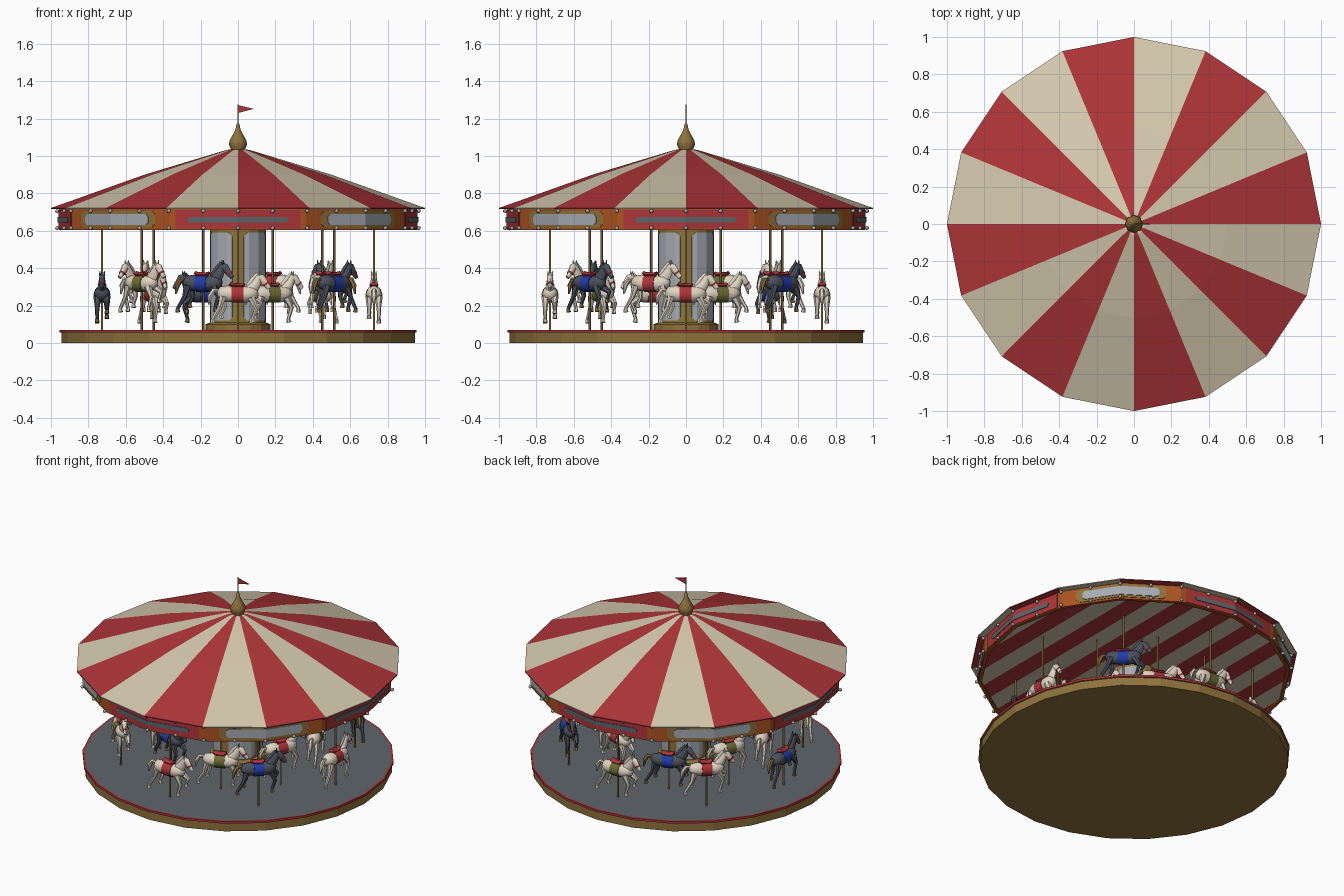
import bpy, bmesh
from math import sin, cos, pi, radians, floor, hypot, atan2
from mathutils import Vector, Matrix

cube = bpy.data.objects.get("Cube")
if cube:
    bpy.data.objects.remove(cube, do_unlink=True)


def material(name, rgb):
    m = bpy.data.materials.new(name)
    m.use_nodes = True
    m.diffuse_color = (*rgb, 1)
    m.node_tree.nodes["Principled BSDF"].inputs["Base Color"].default_value = (*rgb, 1)
    return m


red = material("red", (0.42, 0.035, 0.04))
cream = material("canvas cream", (0.66, 0.58, 0.42))
gold = material("old gold", (0.27, 0.17, 0.045))
orange = material("orange", (0.40, 0.085, 0.015))
slate = material("slate grey", (0.11, 0.13, 0.145))
silver = material("silver", (0.38, 0.41, 0.44))
ivory = material("ivory", (0.74, 0.66, 0.54))
charcoal = material("charcoal", (0.07, 0.08, 0.105))
blue = material("blue", (0.015, 0.045, 0.40))
olive = material("olive", (0.15, 0.15, 0.035))


def finish(bm, name, mats, rule=None, smooth=None):
    """Turn a bmesh into an object, colouring faces by a rule on their centre."""
    bmesh.ops.remove_doubles(bm, verts=bm.verts, dist=1e-5)
    bmesh.ops.recalc_face_normals(bm, faces=bm.faces)
    if rule:
        for f in bm.faces:
            f.material_index = rule(f.calc_center_median())
    me = bpy.data.meshes.new(name)
    bm.to_mesh(me)
    bm.free()
    for m in mats:
        me.materials.append(m)
    ob = bpy.data.objects.new(name, me)
    bpy.context.collection.objects.link(ob)
    if smooth:
        bpy.ops.object.select_all(action="DESELECT")
        ob.select_set(True)
        bpy.context.view_layer.objects.active = ob
        bpy.ops.object.shade_smooth_by_angle(angle=radians(smooth))
    return ob


def bridge(bm, rings, mat=0):
    n = len(rings[0])
    for a, b in zip(rings, rings[1:]):
        for i in range(n):
            j = (i + 1) % n
            bm.faces.new((a[i], a[j], b[j], b[i])).material_index = mat


def lathe(name, profile, sides, mats, rule=None, smooth=None):
    bm = bmesh.new()
    rings = [[bm.verts.new((r * cos(2 * pi * i / sides), r * sin(2 * pi * i / sides), z))
              for i in range(sides)] for r, z in profile]
    bridge(bm, rings)
    return finish(bm, name, mats, rule, smooth)


def tube(bm, points, radii, mat=0, sides=8, width=1.0):
    """Capped tube along a path, width scales it sideways."""
    pts = [Vector(p) for p in points]
    rings = []
    for i, (p, r) in enumerate(zip(pts, radii)):
        t = pts[min(i + 1, len(pts) - 1)] - pts[max(i - 1, 0)]
        side = Vector((0, 1, 0))
        up = t.cross(side).normalized()
        rings.append([bm.verts.new(p + side * (r * width * cos(2 * pi * k / sides))
                                   + up * (r * sin(2 * pi * k / sides))) for k in range(sides)])
    bridge(bm, rings, mat)
    for ring in (rings[0], rings[-1]):
        bm.faces.new(ring).material_index = mat


STEP = pi / 8


def on_drum(r, a):
    """Point on a sixteen-sided drum of corner radius r."""
    off = a % STEP - STEP / 2
    d = r * cos(STEP / 2) / cos(off)
    return Vector((d * cos(a), d * sin(a), 0))


def plates(name, r, centres, half, z0, z1, mat, corner=0.0):
    """Thin plates wrapped on a drum, with clipped corners."""
    bm = bmesh.new()
    half = radians(half)
    for c in centres:
        c = radians(c)
        cut = corner / r
        angles = sorted({-half, half, cut - half, half - cut, 0.0, *[
            k * STEP - c for k in range(-1, 17) if abs(k * STEP - c) < half - cut - 0.01
            and abs(k * STEP - c) > 0.01]})
        rings = []
        for a in angles:
            inset = corner if abs(a) > half - 1e-6 else 0
            rings.append([bm.verts.new(on_drum(rr, c + a) + Vector((0, 0, z)))
                          for rr, z in ((r, z0 + inset), (r, z1 - inset),
                                        (r - 0.005, z1 - inset), (r - 0.005, z0 + inset))])
        bridge(bm, rings)
        bm.faces.new(rings[0])
        bm.faces.new(rings[-1])
    return finish(bm, name, [mat])


# Platform with red rim and grey floor
lathe("platform", [(0, 0), (0.945, 0), (0.945, 0.056), (0.955, 0.056), (0.955, 0.07),
                   (0.942, 0.07), (0, 0.069)], 24, [gold, red, slate],
      lambda c: 0 if c.z < 0.0565 else (2 if hypot(c.x, c.y) < 0.8 else 1))

# Centre column with mirror panels
lathe("centre_column", [(0.175, 0.069), (0.175, 0.1), (0.15, 0.11), (0.15, 0.62)], 16, [gold])
plates("column_mirrors", 0.154, [45, 135, 225, 315], 33, 0.12, 0.59, silver, 0.02)

# Striped canopy
lathe("canopy", [(0, 1.037), (0.06, 1.033), (0.5, 0.9), (1.0, 0.722), (1.0, 0.716), (0.9, 0.716)],
      16, [red, cream], lambda c: floor((atan2(c.y, c.x) % (2 * pi)) / STEP) % 2)

# Striped flat ceiling
bm = bmesh.new()
bmesh.ops.create_circle(bm, cap_ends=True, segments=16, radius=0.95)
for k in range(-7, 8):
    bmesh.ops.bisect_plane(bm, geom=bm.verts[:] + bm.edges[:] + bm.faces[:],
                           plane_co=(k / 8, 0, 0), plane_no=(1, 0, 0))
ceiling = finish(bm, "ceiling", [red, cream], lambda c: floor(c.x * 8) % 2)
ceiling.location.z = 0.615

# Rounding board, its panels and plaques
lathe("rounding_board", [(0.935, 0.615), (0.935, 0.605), (0.957, 0.605), (0.957, 0.718)], 16, [orange])
straight, diagonal = [0, 90, 180, 270], [45, 135, 225, 315]
plates("red_panels", 0.961, straight, 20.5, 0.612, 0.712, red)
plates("slate_plaques", 0.965, straight, 16.5, 0.645, 0.675, slate, 0.01)
plates("gold_frames", 0.961, diagonal, 17, 0.618, 0.706, gold, 0.02)
plates("silver_plaques", 0.965, diagonal, 14.5, 0.632, 0.69, silver, 0.015)

# Bulbs along both edges of the board
bm = bmesh.new()
for i in range(32):
    for z in (0.615, 0.706):
        p = on_drum(0.967, i * pi / 16 + 1e-6)
        p.z = z
        bmesh.ops.create_icosphere(bm, subdivisions=1, radius=0.012, matrix=Matrix.Translation(p))
finish(bm, "bulbs", [silver], smooth=60)

# Finial, flagstaff and pennant
lathe("finial", [(0, 1.025), (0.035, 1.03), (0.048, 1.06), (0.046, 1.08), (0.03, 1.11),
                 (0.014, 1.14), (0.008, 1.17), (0, 1.175)], 8, [gold], smooth=50)
lathe("flagstaff", [(0.004, 1.17), (0.004, 1.275), (0, 1.275)], 6, [slate])
bm = bmesh.new()
sides = [[bm.verts.new((x, y, z)) for x, z in ((0, 1.272), (0, 1.23), (0.085, 1.252))]
         for y in (-0.002, 0.002)]
bridge(bm, sides)
for s in sides:
    bm.faces.new(s)
finish(bm, "pennant", [red])


def build_horse(name, coat, tail, blanket):
    """Galloping horse facing +x, its body centred on the pole."""
    bm = bmesh.new()
    tube(bm, [(-0.11, 0, 0.005), (-0.095, 0, 0.006), (-0.06, 0, 0.004), (0, 0, -0.002),
              (0.06, 0, 0.002), (0.09, 0, 0.012), (0.103, 0, 0.02)],
         [0.015, 0.035, 0.044, 0.041, 0.044, 0.034, 0.015])
    # Neck, head, ears and mane
    tube(bm, [(0.065, 0, 0.015), (0.095, 0, 0.055), (0.118, 0, 0.098)], [0.036, 0.027, 0.019], width=0.75)
    tube(bm, [(0.105, 0, 0.1), (0.125, 0, 0.088), (0.15, 0, 0.055), (0.168, 0, 0.032)],
         [0.012, 0.022, 0.016, 0.012], width=0.8)
    tube(bm, [(0.052, 0, 0.045), (0.075, 0, 0.075), (0.105, 0, 0.112)], [0.012, 0.014, 0.01], width=0.5)
    for s in (-1, 1):
        tube(bm, [(0.112, s * 0.011, 0.1), (0.114, s * 0.012, 0.125)], [0.007, 0.002], sides=5)
        # Front and hind legs, hooves at the ends
        d = 0.012 * s
        front = [(0.07, s * 0.024, -0.015), (0.11 + d, s * 0.026, -0.06 + d), (0.09 + d, s * 0.026, -0.11 + 2 * d)]
        hind = [(-0.08, s * 0.024, -0.01), (-0.085 + d, s * 0.026, -0.07), (-0.115 + 2 * d, s * 0.026, -0.125 + d)]
        for leg in (front, hind):
            tube(bm, leg, [0.022, 0.012, 0.009], sides=6)
            x, y, z = leg[-1]
            tube(bm, [(x, y, z + 0.003), (x + 0.005, y, z - 0.016)], [0.01, 0.013], 1, sides=6)
    # Tail
    tube(bm, [(-0.1, 0, 0.02), (-0.13, 0, 0.022), (-0.15, 0, -0.01), (-0.158, 0, -0.055)],
         [0.008, 0.013, 0.014, 0.004], 1, sides=6)
    # Blanket, saddle and bridle
    tube(bm, [(-0.034, 0, 0), (0.03, 0, 0)], [0.046, 0.046], 2, sides=10)
    tube(bm, [(-0.045, 0, 0.058), (-0.03, 0, 0.05), (0.02, 0, 0.048), (0.035, 0, 0.058)],
         [0.01, 0.012, 0.012, 0.008], 3, width=2)
    tube(bm, [(0.146, 0, 0.06), (0.152, 0, 0.052)], [0.0185, 0.0175], 3, width=0.85)
    return finish(bm, name, [coat, tail, blanket, red], smooth=50)


kinds = [build_horse("ivory_horse_red_blanket", ivory, ivory, red),
         build_horse("ivory_horse_olive_blanket", ivory, ivory, olive),
         build_horse("charcoal_horse", charcoal, gold, blue)]

# Two staggered rings of horses on poles
for j in range(16):
    a = j * STEP
    r = 0.487 if j % 2 else 0.727
    x, y = r * cos(a), r * sin(a)
    horse = kinds[j] if j < 3 else bpy.data.objects.new(f"horse_{j}", kinds[j % 3].data)
    if j >= 3:
        bpy.context.collection.objects.link(horse)
    horse.location = (x, y, 0.26 if j % 4 < 2 else 0.318)
    horse.rotation_euler.z = a + pi / 2
    pole = lathe(f"pole_{j}", [(0.006, 0.069), (0.006, 0.617)], 8, [gold], smooth=60)
    pole.location = (x, y, 0)
